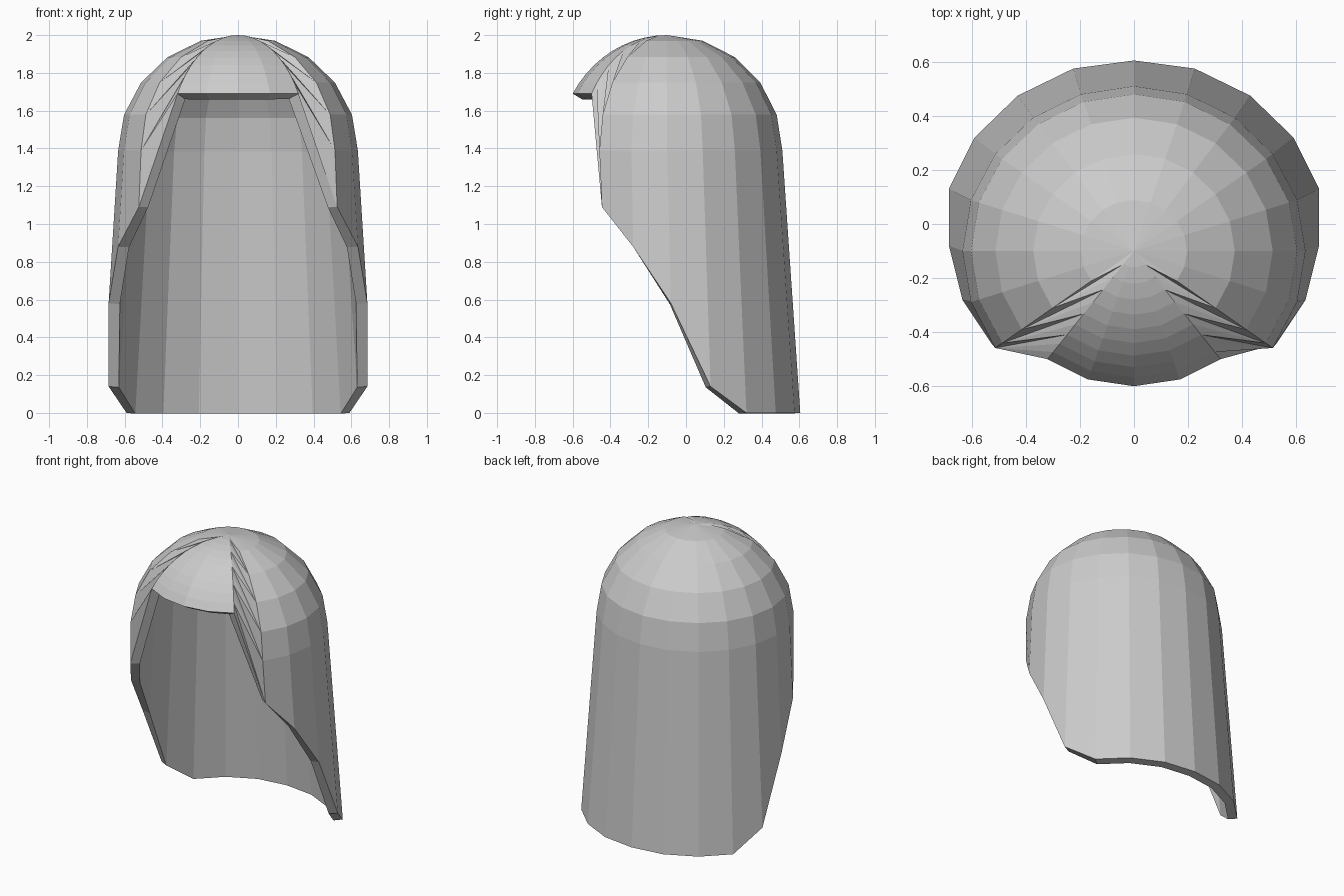
import bpy, bmesh, math

cube = bpy.data.objects.get("Cube")
if cube:
    bpy.data.objects.remove(cube, do_unlink=True)

SEGMENTS = 20
RADIUS, CENTRE_Y, CENTRE_Z = 0.61, -0.10, 1.39
FRINGE_Z, FRINGE_ROWS = 1.69, 10
# Lower end of each lock, from the middle of the back round to the middle of the front
TIPS = [(0, 0.605, 0), (0.225, 0.575, 0), (0.43, 0.475, 0), (0.59, 0.32, 0),
        (0.685, 0.13, 0.14), (0.685, -0.08, 0.58), (0.635, -0.28, 0.88),
        (0.525, -0.445, 1.09), (0.32, -0.50, FRINGE_Z),
        (0.17, -0.575, FRINGE_Z), (0, -0.60, FRINGE_Z)]
FIRST_FRINGE = 8

bm = bmesh.new()
apex = bm.verts.new((0, CENTRE_Y, CENTRE_Z + RADIUS))


def lock(k):
    """One column of vertices running from the crown to its tip."""
    side = 1 if k <= 10 else -1
    n = min(k, SEGMENTS - k)
    tip = TIPS[n]
    points = []
    if n < FIRST_FRINGE:
        azimuth = math.radians(18 * n)
        for i in range(1, 6):
            a = math.radians(18 * i)
            r = RADIUS * math.sin(a)
            points.append((1.04 * r * math.sin(azimuth),
                           CENTRE_Y + r * math.cos(azimuth),
                           CENTRE_Z + RADIUS * math.cos(a)))
        points.append(tip)
    else:
        end = math.acos((FRINGE_Z - CENTRE_Z) / RADIUS)
        for i in range(1, FRINGE_ROWS + 1):
            a = end * i / FRINGE_ROWS
            s = math.sin(a) / math.sin(end)
            points.append((tip[0] * s, CENTRE_Y + (tip[1] - CENTRE_Y) * s,
                           CENTRE_Z + RADIUS * math.cos(a)))
    return [apex] + [bm.verts.new((side * x, y, z)) for x, y, z in points]


def spacing(column):
    """Side locks are stretched so that the parting slopes down and outwards."""
    power = 1.0 if len(column) > FRINGE_ROWS else 1.7
    return [(i / (len(column) - 1)) ** power for i in range(len(column))]


def join(a, b):
    """Fill the strip between neighbouring locks."""
    if len(a) == len(b):
        bm.faces.new((apex, b[1], a[1]))
        for i in range(1, len(a) - 1):
            bm.faces.new((b[i], b[i + 1], a[i + 1], a[i]))
        return
    ta, tb = spacing(a), spacing(b)
    i = j = 1
    bm.faces.new((apex, b[1], a[1]))
    while i < len(a) - 1 or j < len(b) - 1:
        if j == len(b) - 1 or (i < len(a) - 1 and ta[i + 1] <= tb[j + 1]):
            bm.faces.new((b[j], a[i + 1], a[i]))
            i += 1
        else:
            bm.faces.new((b[j], b[j + 1], a[i]))
            j += 1


locks = [lock(k) for k in range(SEGMENTS)]
for k in range(SEGMENTS):
    join(locks[k], locks[(k + 1) % SEGMENTS])

mesh = bpy.data.meshes.new("hair_shell")
bm.to_mesh(mesh)
bm.free()
hair = bpy.data.objects.new("hair_shell", mesh)
bpy.context.collection.objects.link(hair)

# Wall thickness, grown inwards
shell = hair.modifiers.new("thickness", 'SOLIDIFY')
shell.thickness = 0.06
shell.offset = -1

# Plain grey
grey = bpy.data.materials.new("light_grey")
grey.use_nodes = True
colour = (0.6, 0.6, 0.6, 1)
grey.diffuse_color = colour
grey.node_tree.nodes["Principled BSDF"].inputs["Base Color"].default_value = colour
mesh.materials.append(grey)
